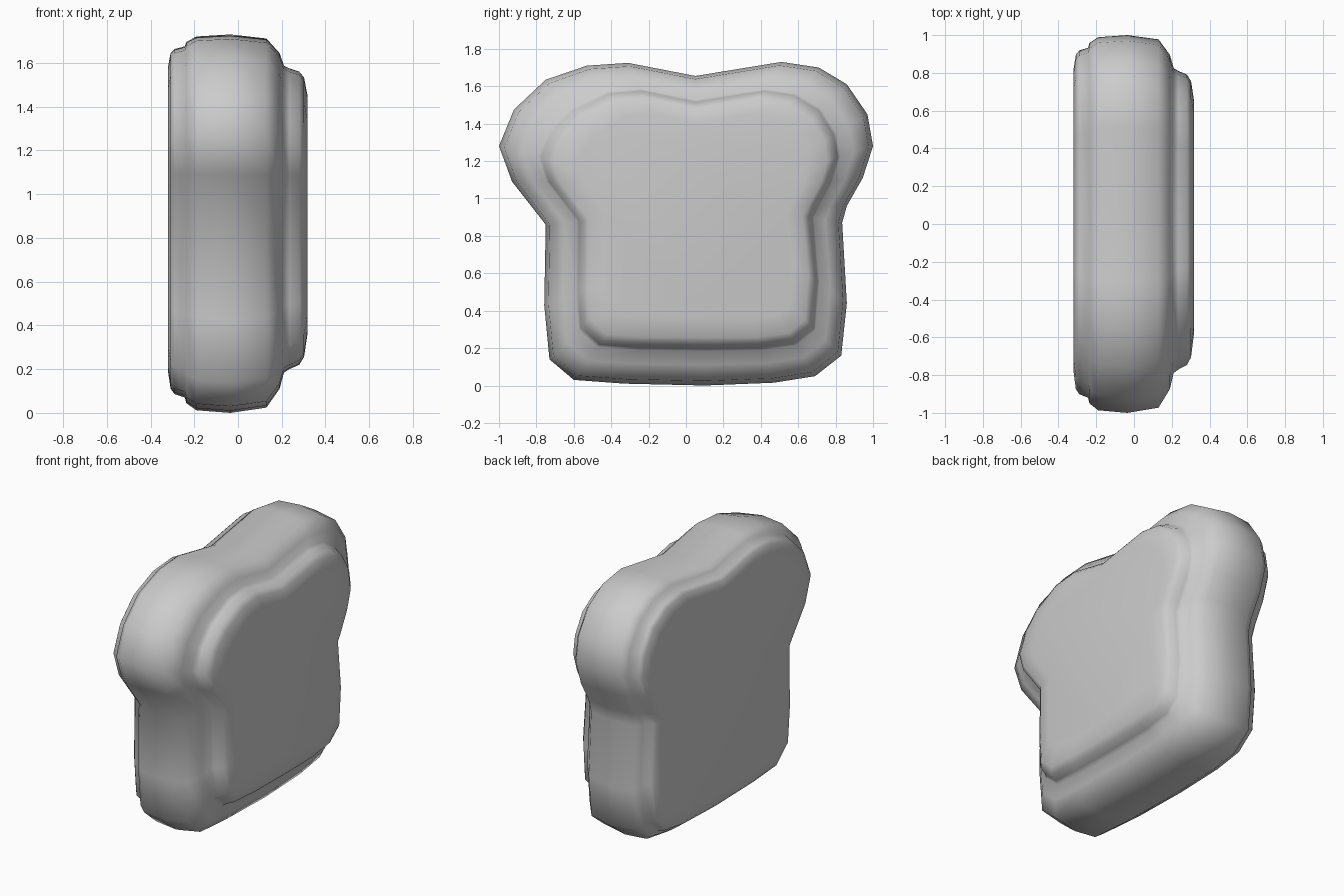
import bpy, bmesh, math

# Outer crust outline (y, z) and matching outline of the raised front face
outer = [(-.60, .03), (-.33, .01), (.10, 0), (.47, .015), (.69, .05), (.83, .16), (.86, .44),
         (.835, .87), (.86, .96), (.945, 1.11), (1, 1.28), (.97, 1.45), (.86, 1.61), (.71, 1.70),
         (.51, 1.73), (.05, 1.655), (-.31, 1.725), (-.53, 1.71), (-.75, 1.635), (-.92, 1.475),
         (-1, 1.28), (-.93, 1.09), (-.75, .86), (-.758, .43), (-.73, .14)]
inner = [(-.46, .22), (-.25, .205), (.10, .2), (.40, .205), (.58, .23), (.68, .31), (.70, .56),
         (.67, .90), (.70, .96), (.77, 1.09), (.81, 1.22), (.79, 1.34), (.71, 1.47), (.58, 1.55),
         (.42, 1.575), (.05, 1.515), (-.24, 1.575), (-.41, 1.56), (-.60, 1.47), (-.71, 1.36),
         (-.77, 1.22), (-.73, 1.09), (-.57, .88), (-.575, .50), (-.56, .31)]

# Cross-section: x position and blend (0 = outer outline, 1 = inner outline)
section = [(-.32, .95), (-.308, .55), (-.29, .43), (-.243, .35), (-.236, .22), (-.19, .06),
           (-.035, 0), (.13, .12), (.19, .55), (.21, .92), (.235, 1.0), (.28, 1.10),
           (.302, 1.28), (.317, 1.8)]

# Loft the rings from back to front, then cap both faces
bm = bmesh.new()
rings = [[bm.verts.new((x, a + (c - a) * t, b + (d - b) * t))
          for (a, b), (c, d) in zip(outer, inner)] for x, t in section]
n = len(outer)
for r, s in zip(rings, rings[1:]):
    for i in range(n):
        j = (i + 1) % n
        bm.faces.new((r[i], r[j], s[j], s[i]))
bm.faces.new(rings[0])
bm.faces.new(rings[-1])
bmesh.ops.recalc_face_normals(bm, faces=bm.faces)
mesh = bpy.data.meshes.new("bread_slice")
bm.to_mesh(mesh)
bm.free()

slice_obj = bpy.data.objects.new("bread_slice", mesh)
bpy.context.collection.objects.link(slice_obj)
bpy.context.view_layer.objects.active = slice_obj
slice_obj.select_set(True)
bpy.ops.object.shade_smooth_by_angle(angle=math.radians(65))
